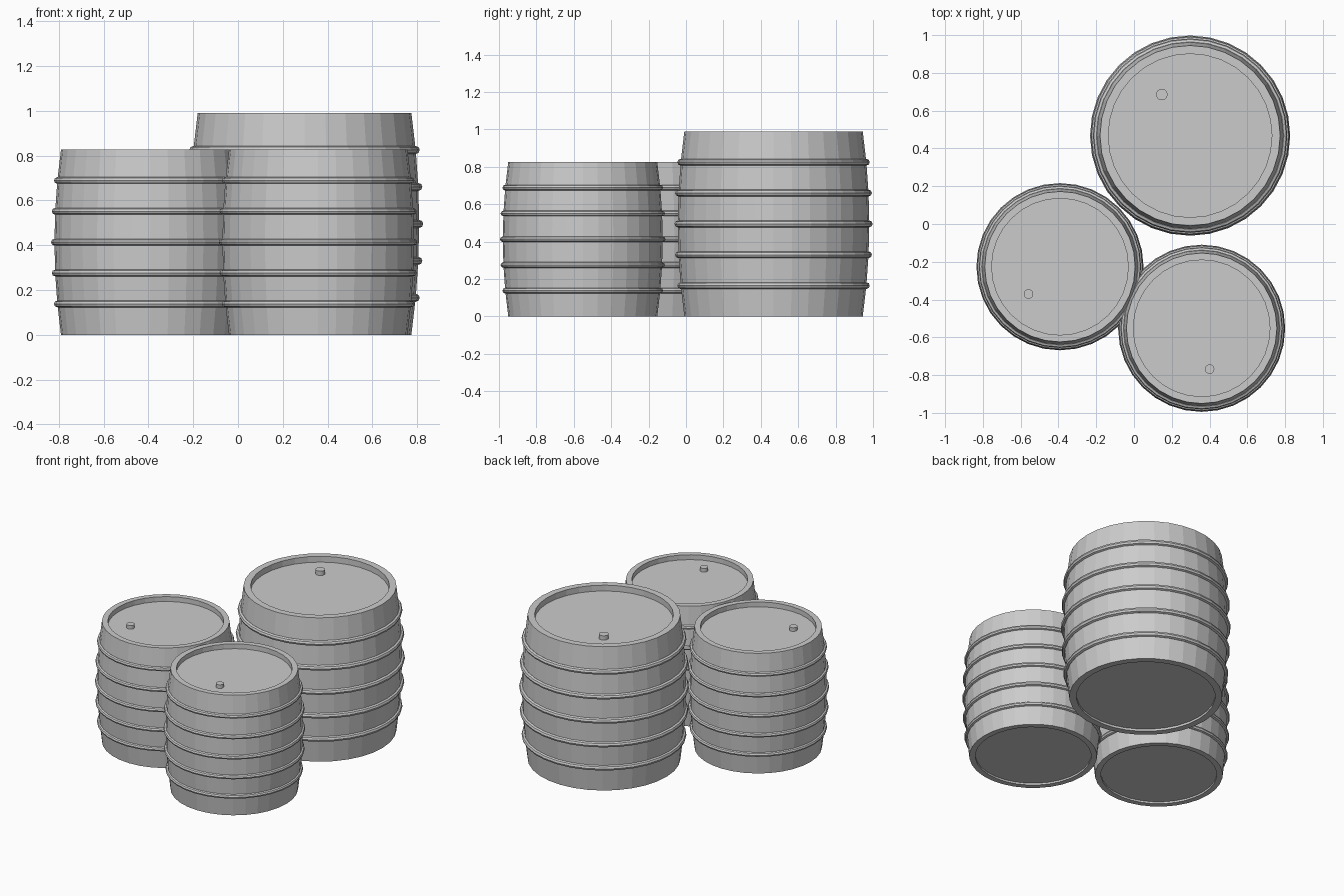
import bpy, bmesh, math

if "Cube" in bpy.data.objects:
    bpy.data.objects.remove(bpy.data.objects["Cube"])

SIDES = 32


def lathe(name, profile, loc, closed=False):
    """Spin an (r, z) profile about z; r = 0 points become poles."""
    bm = bmesh.new()
    rings = []
    for r, z in profile:
        if r == 0:
            rings.append([bm.verts.new((0, 0, z))] * SIDES)
        else:
            rings.append([bm.verts.new((r * math.cos(2 * math.pi * i / SIDES),
                                        r * math.sin(2 * math.pi * i / SIDES), z))
                          for i in range(SIDES)])
    pairs = list(zip(rings, rings[1:]))
    if closed:
        pairs.append((rings[-1], rings[0]))
    for a, b in pairs:
        for i in range(SIDES):
            j = (i + 1) % SIDES
            bm.faces.new(list(dict.fromkeys((a[i], a[j], b[j], b[i]))))
    bmesh.ops.recalc_face_normals(bm, faces=bm.faces)
    mesh = bpy.data.meshes.new(name)
    bm.to_mesh(mesh)
    bm.free()
    ob = bpy.data.objects.new(name, mesh)
    ob.location = loc
    bpy.context.collection.objects.link(ob)
    return ob


def barrel(name, x, y, s, bung_angle):
    h = 0.99 * s

    def radius(t):
        return s * (0.477 + 0.035 * (1 - (2 * t - 1) ** 2))

    # bulging body with recessed lid and base
    inner, top_d, base_d = 0.433 * s, 0.04 * s, 0.015 * s
    profile = [(0, base_d), (inner, base_d), (inner, 0)]
    profile += [(radius(k / 6), h * k / 6) for k in range(7)]
    profile += [(inner, h), (inner, h - top_d), (0, h - top_d)]
    lathe(name + "_body", profile, (x, y, 0))

    # five hoops
    m = 0.018 * s
    for k in range(1, 6):
        ring = [(radius(k / 6) + m * math.cos(a * math.pi / 4),
                 m * math.sin(a * math.pi / 4)) for a in range(8)]
        lathe(f"{name}_hoop_{k}", ring, (x, y, h * k / 6), closed=True)

    # bung on the lid
    a = math.radians(bung_angle)
    b, d = 0.03 * s, 0.264 * s
    lathe(name + "_bung", [(0, -0.005), (b, -0.005), (b, 0.03 * s), (0, 0.03 * s)],
          (x + d * math.cos(a), y + d * math.sin(a), h - top_d))


barrel("large_barrel", 0.297, 0.468, 1.0, 124.6)
barrel("left_barrel", -0.392, -0.226, 0.835, 221)
barrel("front_barrel", 0.358, -0.552, 0.835, 281)
